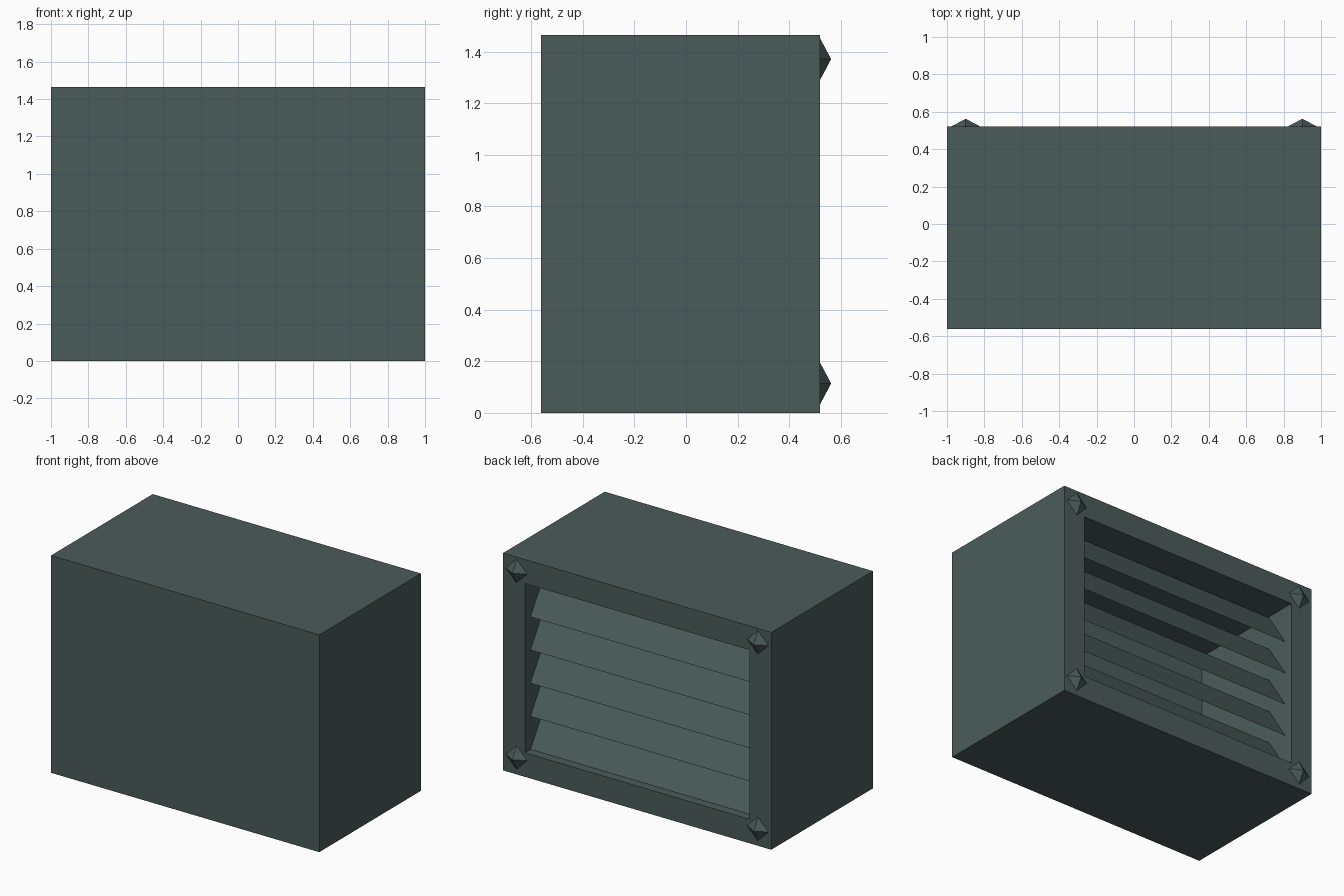
import bpy, bmesh
from mathutils import Matrix, Vector

if "Cube" in bpy.data.objects:
    bpy.data.objects.remove(bpy.data.objects["Cube"])

HEIGHT, FRONT, BACK = 1.465, -0.5625, 0.52
RIM, CAVITY = 0.162, 0.864

paint = bpy.data.materials.new("dark_grey_green")
paint.diffuse_color = (0.070, 0.105, 0.103, 1)
paint.use_nodes = True
paint.node_tree.nodes["Principled BSDF"].inputs["Base Color"].default_value = paint.diffuse_color


def finish(name, bm):
    mesh = bpy.data.meshes.new(name)
    bm.to_mesh(mesh)
    bm.free()
    mesh.materials.append(paint)
    obj = bpy.data.objects.new(name, mesh)
    bpy.context.collection.objects.link(obj)
    return obj


# Housing: a box whose back face is inset and pushed inward as a duct
bm = bmesh.new()
centre = Vector((0, (FRONT + BACK) / 2, HEIGHT / 2))
bmesh.ops.create_cube(bm, size=1, matrix=Matrix.Translation(centre)
                      @ Matrix.Diagonal((2, BACK - FRONT, HEIGHT, 1)))
bm.normal_update()
rear = max(bm.faces, key=lambda f: f.calc_center_median().y)
bmesh.ops.inset_individual(bm, faces=[rear], thickness=RIM, use_even_offset=True)
duct = bmesh.ops.extrude_discrete_faces(bm, faces=[rear])["faces"][0]
bmesh.ops.translate(bm, verts=duct.verts, vec=(0, -CAVITY, 0))
finish("housing", bm)

# Louvre slats: thin sheets sloping up and inward
for i in range(5):
    bm = bmesh.new()
    z, x = 0.161 + i * 0.2235, 1 - RIM
    outer, inner = BACK - 0.06, BACK - 0.216
    bm.faces.new([bm.verts.new(p) for p in (
        (x, outer, z), (-x, outer, z), (-x, inner, z + 0.242), (x, inner, z + 0.242))])
    bm.normal_update()
    if bm.faces[:][0].normal.z < 0:
        bmesh.ops.reverse_faces(bm, faces=bm.faces[:])
    finish(f"louvre_slat_{i + 1}", bm)

# Corner bolts: shallow four-sided points on the rear rim
for sx in (-1, 1):
    for level, z in (("lower", 0.114), ("upper", 1.371)):
        bm = bmesh.new()
        bmesh.ops.create_cone(bm, segments=4, radius1=0.08, radius2=0, depth=0.0425,
                              cap_ends=True)
        # stand the cone on the rear face, pointing to +y, corners up and sideways
        bmesh.ops.transform(bm, verts=bm.verts, matrix=Matrix.Translation(
            (sx * 0.9, BACK + 0.02125, z)) @ Matrix.Rotation(-1.5707963, 4, 'X'))
        finish(f"{level}_bolt_{'right' if sx > 0 else 'left'}", bm)
